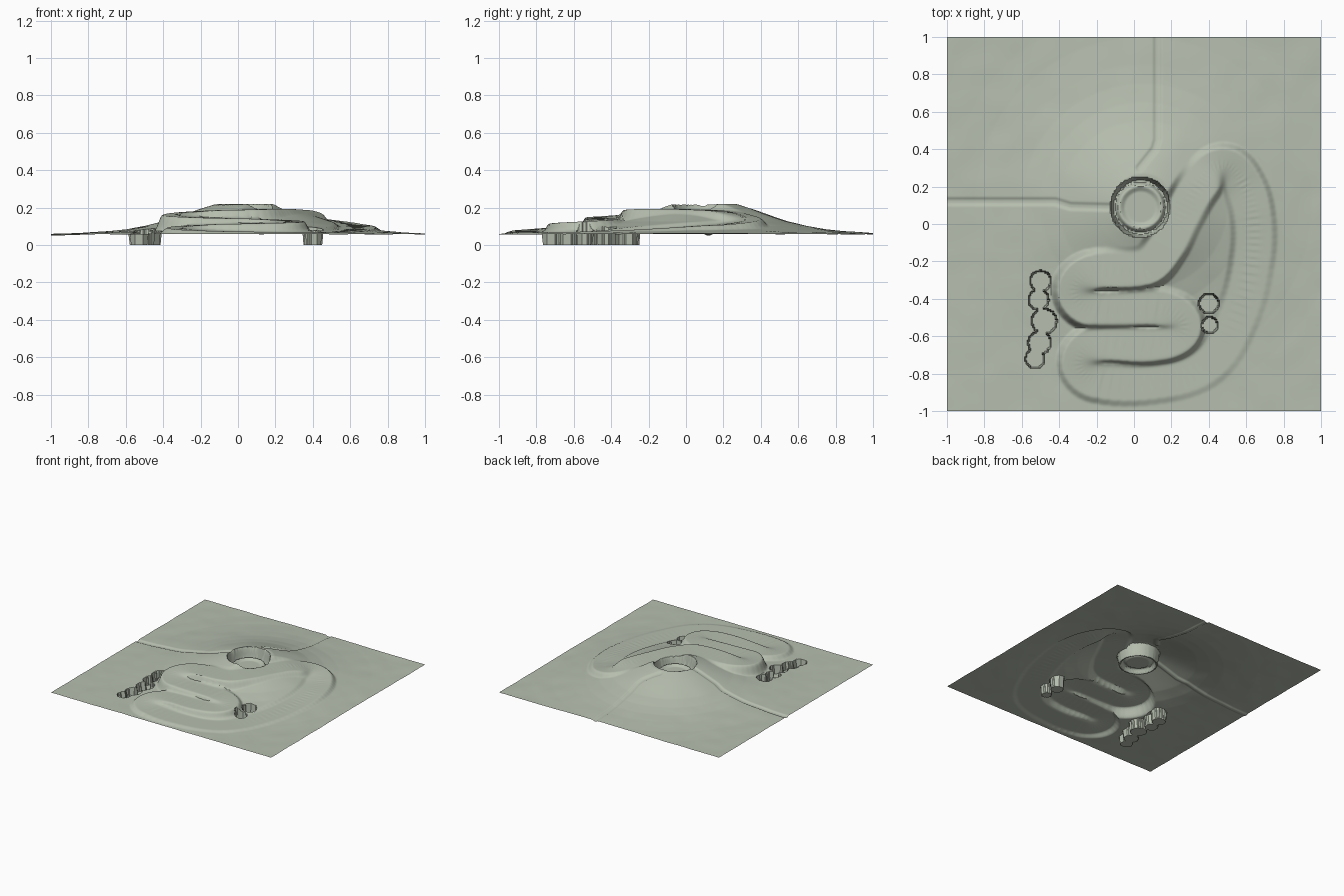
import bpy, bmesh, math
from mathutils import Vector, noise
from mathutils.geometry import interpolate_bezier

if "Cube" in bpy.data.objects:
    bpy.data.objects.remove(bpy.data.objects["Cube"])

N = 280
CRATER = (0.035, 0.09)

# Hill profile: distance from summit, height
HILL = [(0, .222), (.17, .219), (.25, .194), (.35, .16), (.45, .126), (.55, .101),
        (.65, .084), (.75, .074), (.9, .063), (1.05, .059), (2, .057)]
# Crater profile: moat, inner ledge and floor
BOWL = [(0, .14), (.085, .14), (.11, .155), (.122, .15), (.132, .12), (.147, .12), (.16, .22)]

# Winding terrace road centreline, a closed loop of x, y, z
ROAD = [(.06, -.235, .19), (-.23, -.26, .18), (-.315, -.36, .16), (-.22, -.455, .148),
        (.15, -.455, .138), (.265, -.55, .126), (.15, -.645, .117), (-.2, -.645, .108),
        (-.29, -.74, .092), (-.2, -.835, .078), (.15, -.835, .07), (.4, -.74, .068),
        (.55, -.5, .072), (.63, -.2, .085), (.635, .05, .102), (.57, .24, .115),
        (.47, .31, .14), (.36, .22, .178), (.25, .04, .19), (.17, -.12, .193)]
# Round pits: x, y, radius
PITS = [(-.5, -.305, .055), (-.51, -.405, .053), (-.48, -.52, .066), (-.505, -.635, .06),
        (-.53, -.72, .05), (.4, -.425, .053), (.405, -.54, .042)]
# Shallow channels leading to the crater
CHANNELS = [[(-1.1, .12), (-.42, .12), (-.34, .095), (-.12, .09)],
            [(.125, 1.1), (.125, .45), (.11, .4), (.03, .3)]]


def smooth(a, b, t):
    t = min(1, max(0, (t - a) / (b - a)))
    return t * t * (3 - 2 * t)


def profile(pts, r):
    for (r0, z0), (r1, z1) in zip(pts, pts[1:]):
        if r <= r1:
            return z0 + (z1 - z0) * (r - r0) / (r1 - r0)
    return pts[-1][1]


def sample_loop(pts, n):
    p = [Vector(q) for q in pts]
    out = []
    for i in range(len(p)):
        a, b, c, d = (p[(i + k - 1) % len(p)] for k in range(4))
        s = (c - b).length / 2.2
        out += interpolate_bezier(b, b + (c - a).normalized() * s * .8,
                                  c - (d - b).normalized() * s * .8, c, n)[:-1]
    return [tuple(v) for v in out]


def seg_dist(x, y, a, b):
    dx, dy = b[0] - a[0], b[1] - a[1]
    t = max(0, min(1, ((x - a[0]) * dx + (y - a[1]) * dy) / (dx * dx + dy * dy)))
    return math.hypot(x - a[0] - t * dx, y - a[1] - t * dy)


road = sample_loop(ROAD, 8)


def height(x, y):
    # Hill with faint ground roughness
    z = profile(HILL, math.hypot(x - .05, y - .1))
    z += .0025 * noise.noise(Vector((x * 7, y * 7, 3))) * smooth(.15, .5, math.hypot(x, y))
    # Channels
    for ch in CHANNELS:
        d = min(seg_dist(x, y, a, b) for a, b in zip(ch, ch[1:]))
        z -= .008 * (1 - smooth(.008, .026, d))
    # Terraced road, blending neighbouring levels
    if -.47 < x < .8 and -.99 < y < .47:
        best, ws, zs = 9, 0, 0
        for px, py, pz in road:
            d2 = (x - px) ** 2 + (y - py) ** 2 + 1e-4
            if d2 < .04:
                best = min(best, d2)
                w = d2 ** -5
                ws += w
                zs += w * pz
        if ws:
            k = 1 - smooth(.088, .132, math.sqrt(best))
            z += (zs / ws - z) * k
    # Crater
    r = math.hypot(x - CRATER[0], y - CRATER[1])
    if r < .16:
        z = min(z, profile(BOWL, r))
    # Pits
    for px, py, pr in PITS:
        if math.hypot(x - px, y - py) < pr:
            z = 0
    return z


# Terrain sheet
bm = bmesh.new()
bmesh.ops.create_grid(bm, x_segments=N, y_segments=N, size=1)
for v in bm.verts:
    v.co.z = height(v.co.x, v.co.y)
me = bpy.data.meshes.new("terrain")
bm.to_mesh(me)
bm.free()
terrain = bpy.data.objects.new("terrain", me)
bpy.context.collection.objects.link(terrain)

mat = bpy.data.materials.new("grey_green_ground")
mat.diffuse_color = (.47, .52, .43, 1)
mat.use_nodes = True
mat.node_tree.nodes["Principled BSDF"].inputs["Base Color"].default_value = mat.diffuse_color
me.materials.append(mat)

bpy.context.view_layer.objects.active = terrain
terrain.select_set(True)
bpy.ops.object.shade_smooth_by_angle(angle=math.radians(40))
